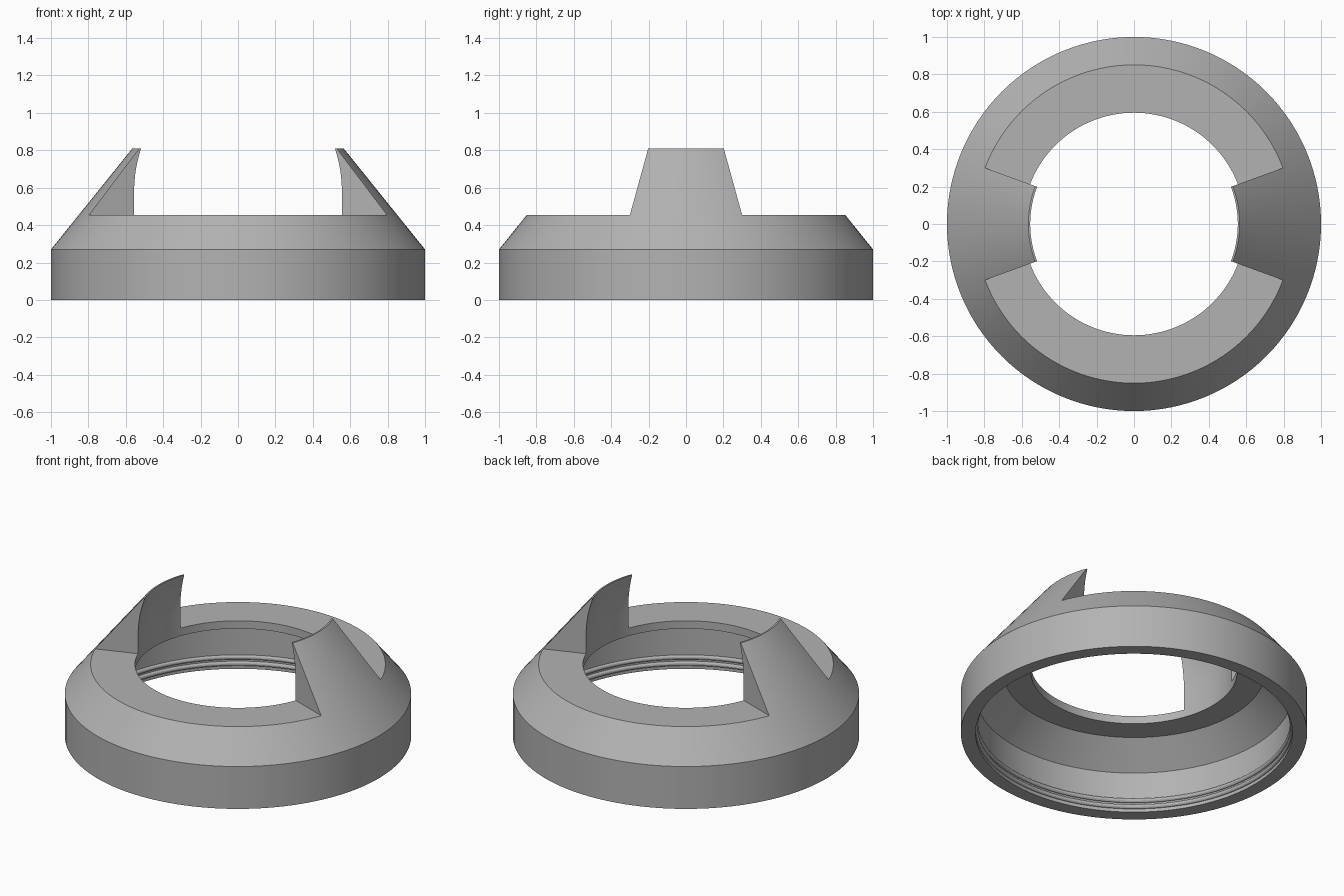
import bpy, bmesh, math
from mathutils import Vector, Matrix

cube = bpy.data.objects.get("Cube")
if cube:
    bpy.data.objects.remove(cube, do_unlink=True)

SEGMENTS = 128
TOP = 0.455               # flat top of the ring
CLAW_ANGLE = math.radians(20)

grey = bpy.data.materials.new("light_grey")
grey.use_nodes = True
colour = (0.45, 0.45, 0.45, 1)
grey.diffuse_color = colour
grey.node_tree.nodes["Principled BSDF"].inputs["Base Color"].default_value = colour


def add_object(name, bm):
    bmesh.ops.recalc_face_normals(bm, faces=bm.faces)
    mesh = bpy.data.meshes.new(name)
    bm.to_mesh(mesh)
    bm.free()
    obj = bpy.data.objects.new(name, mesh)
    bpy.context.collection.objects.link(obj)
    mesh.materials.append(grey)
    return obj


def lathe(name, profile):
    """Turn a closed (radius, height) profile around the z axis."""
    bm = bmesh.new()
    rings = []
    for i in range(SEGMENTS):
        turn = Matrix.Rotation(math.tau * i / SEGMENTS, 3, "Z")
        rings.append([bm.verts.new(turn @ Vector((r, 0, z))) for r, z in profile])
    for i, a in enumerate(rings):
        b = rings[(i + 1) % SEGMENTS]
        for j in range(len(profile)):
            k = (j + 1) % len(profile)
            bm.faces.new((a[j], b[j], b[k], a[k]))
    return add_object(name, bm)


def bead(z, radius=0.915, size=0.014, steps=6):
    """Half-round retaining ridge on the inner wall."""
    angles = [math.pi * i / steps for i in range(steps + 1)]
    return [(radius - size * math.sin(a), z + size * math.cos(a)) for a in angles]


# Outer wall and cone, curved claw inside, bore, underside, inner wall
profile = [(1, 0), (1, 0.27), (0.565, 0.81), (0.555, 0.81)]
profile += [(0.595 - 0.04 * t * t, 0.58 + 0.23 * t) for t in (0.85, 0.7, 0.55, 0.4, 0.2, 0)]
profile += [(0.595, 0.405), (0.755, 0.405), (0.915, 0.26)]
profile += bead(0.075) + bead(0.035) + [(0.915, 0)]
ring = lathe("clawed_ring", profile)

# Cut away the upper cone at front and back, leaving two side claws
bm = bmesh.new()
c, s = 2 * math.cos(CLAW_ANGLE), 2 * math.sin(CLAW_ANGLE)
for side in (1, -1):
    outline = [(0, 0.01), (c, s + 0.01), (c, 3), (-c, 3), (-c, s + 0.01)]
    low = [bm.verts.new((x, side * y, TOP)) for x, y in outline]
    high = [bm.verts.new((x, side * y, 1.5)) for x, y in outline]
    bm.faces.new(low)
    bm.faces.new(high)
    for i in range(len(low)):
        j = (i + 1) % len(low)
        bm.faces.new((low[i], low[j], high[j], high[i]))
cutter = add_object("claw_gap_cutter", bm)
cutter.hide_render = True

cut = ring.modifiers.new("claw_gaps", "BOOLEAN")
cut.operation = "DIFFERENCE"
cut.solver = "EXACT"
cut.object = cutter

bpy.ops.object.select_all(action="DESELECT")
bpy.context.view_layer.objects.active = ring
ring.select_set(True)
bpy.ops.object.modifier_apply(modifier=cut.name)
bpy.data.objects.remove(cutter, do_unlink=True)
bpy.ops.object.shade_smooth_by_angle(angle=math.radians(25))
